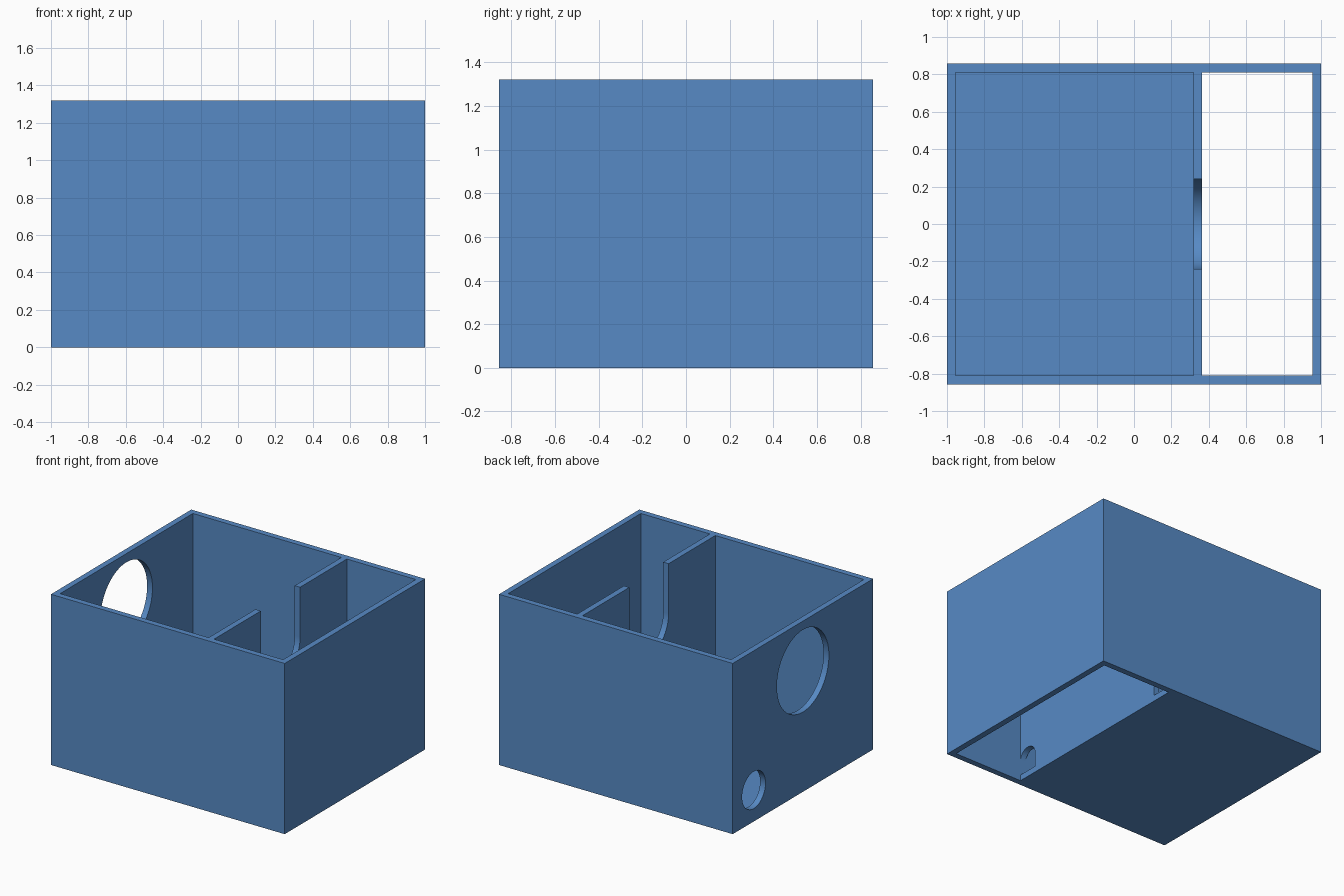
import bpy, bmesh, math

if "Cube" in bpy.data.objects:
    bpy.data.objects.remove(bpy.data.objects["Cube"])

W, D, H, T = 1.0, 0.857, 1.32, 0.046   # half width, half depth, height, wall
PX0, PX1 = 0.317, 0.363                # partition faces
IX, IY = W - T, D - T                  # inner half sizes

blue = bpy.data.materials.new("blue")
blue.diffuse_color = (0.095, 0.255, 0.56, 1)
blue.use_nodes = True
blue.node_tree.nodes["Principled BSDF"].inputs["Base Color"].default_value = blue.diffuse_color


def finish(name, bm):
    bmesh.ops.recalc_face_normals(bm, faces=bm.faces)
    me = bpy.data.meshes.new(name)
    bm.to_mesh(me)
    bm.free()
    ob = bpy.data.objects.new(name, me)
    bpy.context.collection.objects.link(ob)
    me.materials.append(blue)
    return ob


def box(name, x0, x1, y0, y1, z0, z1):
    return prism(name, [(y0, z0), (y1, z0), (y1, z1), (y0, z1)], x0, x1)


def prism(name, outline, x0, x1):
    """Extrude a (y, z) outline along x."""
    bm = bmesh.new()
    face = bm.faces.new([bm.verts.new((x0, y, z)) for y, z in outline])
    ext = bmesh.ops.extrude_face_region(bm, geom=[face])
    moved = [v for v in ext["geom"] if isinstance(v, bmesh.types.BMVert)]
    bmesh.ops.translate(bm, verts=moved, vec=(x1 - x0, 0, 0))
    return finish(name, bm)


def arc(cy, cz, r, a0, a1, n):
    angles = [math.radians(a0 + (a1 - a0) * i / n) for i in range(n + 1)]
    return [(cy + r * math.cos(a), cz + r * math.sin(a)) for a in angles]


def activate(ob):
    bpy.ops.object.select_all(action='DESELECT')
    ob.select_set(True)
    bpy.context.view_layer.objects.active = ob


def cut(ob, cutter):
    cutter.hide_render = True
    mod = ob.modifiers.new("cut", 'BOOLEAN')
    mod.operation, mod.solver, mod.object = 'DIFFERENCE', 'EXACT', cutter
    activate(ob)
    bpy.ops.object.modifier_apply(modifier=mod.name)
    bpy.data.objects.remove(cutter)


# Outer case: walls all round, floor only under the large chamber
case = box("case", -W, W, -D, D, 0, H)
cut(case, box("chamber_cutter", -IX, 0.6, -IY, IY, T, H + 0.2))
cut(case, box("open_bay_cutter", PX1, IX, -IY, IY, -0.2, H + 0.3))

# Round openings in the left wall
for y, z, r in ((0, 0.935, 0.318), (0.6, 0.243, 0.143)):
    cut(case, prism("hole_cutter", arc(y, z, r, 0, 360, 64)[:-1], -W - 0.1, -W + 0.1))

# Partition: U slot in the top edge, arched passage at each lower corner
r = 0.08
half = [(IY - 2 * r, T)]
half += arc(IY - r, 0.158, r, 180, 0, 24)
half += [(IY, H), (0.24, H)]
half += arc(0, 0.935, 0.24, 0, -90, 24)
outline = half + [(-y, z) for y, z in reversed(half[:-1])]
partition = prism("partition", outline, PX0, PX1)

for ob in (case, partition):
    activate(ob)
    bpy.ops.object.shade_smooth_by_angle(angle=math.radians(30))
